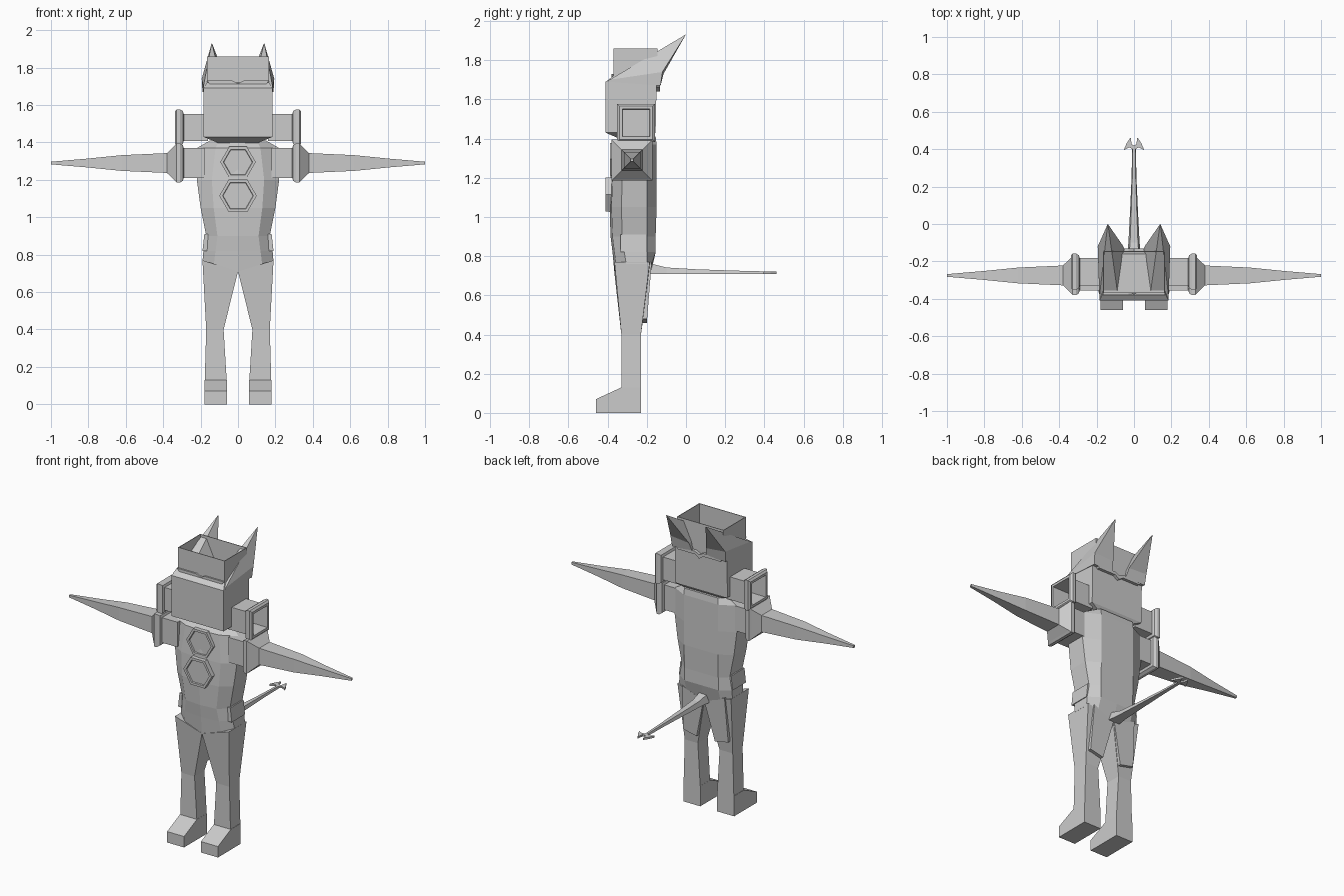
import bpy, bmesh, math

cube = bpy.data.objects.get("Cube")
if cube:
    bpy.data.objects.remove(cube)

grey = bpy.data.materials.new("plain grey")
grey.use_nodes = True
colour = (0.6, 0.6, 0.6, 1)
grey.diffuse_color = colour
grey.node_tree.nodes["Principled BSDF"].inputs["Base Color"].default_value = colour


def finish(name, bm, mirror=False):
    bmesh.ops.recalc_face_normals(bm, faces=bm.faces)
    mesh = bpy.data.meshes.new(name)
    bm.to_mesh(mesh)
    bm.free()
    mesh.materials.append(grey)
    ob = bpy.data.objects.new(name, mesh)
    bpy.context.collection.objects.link(ob)
    if mirror:
        ob.modifiers.new("Mirror", "MIRROR").use_mirror_merge = False
    return ob


def loft(name, rings, mirror=False, caps=(True, True)):
    """Skin a row of equal-sized point rings."""
    bm = bmesh.new()
    rows = [[bm.verts.new(p) for p in ring] for ring in rings]
    n = len(rows[0])
    for a, b in zip(rows, rows[1:]):
        for i in range(n):
            j = (i + 1) % n
            bm.faces.new((a[i], a[j], b[j], b[i]))
    for row, cap in zip((rows[0], rows[-1]), caps):
        if cap:
            bm.faces.new(row)
    return finish(name, bm, mirror)


def rect(x0, x1, y0, y1, z):
    return [(x0, y0, z), (x1, y0, z), (x1, y1, z), (x0, y1, z)]


def square_x(x, r, y, z):
    return [(x, y - r, z - r), (x, y + r, z - r), (x, y + r, z + r), (x, y - r, z + r)]


# Torso: faceted rings, with the lowest one dipping to a point in the middle
def torso_ring(z, w, flat, front, back, dip=0):
    half = [(flat, front + 0.01), (w, front + 0.06), (w, -0.2), (0.12, back)]
    pts = [(0, front)] + half + [(0, back)] + [(-x, y) for x, y in reversed(half)]
    return [(x, y, z - dip * (1 - abs(x) / w)) for x, y in pts]


loft("torso", [
    torso_ring(0.76, 0.19, 0.13, -0.365, -0.18, 0.05),
    torso_ring(0.82, 0.185, 0.12, -0.375, -0.155),
    torso_ring(0.9, 0.17, 0.11, -0.385, -0.155),
    torso_ring(1.05, 0.2, 0.13, -0.39, -0.15),
    torso_ring(1.2, 0.22, 0.14, -0.385, -0.15),
    torso_ring(1.37, 0.22, 0.12, -0.37, -0.15),
    torso_ring(1.41, 0.15, 0.1, -0.33, -0.155)])


# Chest emblems: hexagon plates with a raised rim
def hexagon(name, z, r, front, back):
    def ring(radius, y):
        return [(radius * math.cos(i * math.pi / 3), y,
                 z + radius * math.sin(i * math.pi / 3)) for i in range(6)]
    loft(name, [ring(r, back), ring(r, front), ring(r * 0.83, front),
                ring(r * 0.8, front + 0.008)])


hexagon("belly_hexagon", 1.115, 0.1, -0.41, -0.37)
hexagon("chest_hexagon", 1.295, 0.095, -0.388, -0.36)

# Hip plates
loft("hip_plate", [rect(0.165, 0.19, -0.335, -0.2, 0.82),
                   rect(0.16, 0.18, -0.335, -0.2, 0.91)], True)

# Legs and wedge feet
leg_top = [(0, -0.365, 0.71), (0.19, -0.365, 0.77), (0.19, -0.185, 0.77), (0, -0.185, 0.71)]
loft("leg", [rect(0.06, 0.178, -0.33, -0.23, 0.12),
             rect(0.077, 0.17, -0.33, -0.23, 0.4), leg_top], True)
foot_side = [(-0.46, 0), (-0.23, 0), (-0.23, 0.13), (-0.33, 0.13), (-0.46, 0.07)]
loft("foot", [[(x, y, z) for y, z in foot_side] for x in (0.06, 0.18)], True)

# Plates on the backs of the thighs
plate = [(0.003, 0.71), (0.15, 0.77), (0.16, 0.48), (0.065, 0.46)]
loft("thigh_plate", [[(x, -0.2 + (z - 0.46) * 0.08 - d, z) for x, z in plate]
                     for d in (0, 0.04)], True)

# Head block with a tapered chin and a low sloping crown
loft("head", [rect(-0.1, 0.1, -0.33, -0.18, 1.395),
              rect(-0.185, 0.185, -0.41, -0.155, 1.43),
              rect(-0.185, 0.185, -0.41, -0.15, 1.69),
              rect(-0.165, 0.165, -0.37, -0.16, 1.72)])

# Open-topped box above the crown
loft("crown_box", [rect(-0.165, 0.165, -0.37, -0.145, 1.69),
                   rect(-0.165, 0.165, -0.37, -0.145, 1.86),
                   rect(-0.161, 0.161, -0.366, -0.149, 1.86),
                   rect(-0.161, 0.161, -0.366, -0.149, 1.69)], caps=(False, False))

# Brow ridge at the front and thin band at the back of the head
brow = [(0, 1.69), (0.03, 1.71), (0.15, 1.71), (0.165, 1.73), (0.03, 1.73), (0, 1.715)]
loft("brow", [[(x, y, z) for x, z in brow] for y in (-0.38, -0.365)], True)
loft("head_band", [[(x, y, z - 0.05) for x, z in brow] for y in (-0.16, -0.132)], True)

# Ears: long pyramids swept backwards
ear_base = [(0.19, -0.13, 1.67), (0.05, -0.135, 1.67), (0.08, -0.408, 1.69), (0.185, -0.4, 1.69)]
ear_wide = [(0.194, -0.12, 1.74), (0.06, -0.115, 1.73), (0.085, -0.39, 1.70), (0.185, -0.39, 1.70)]
loft("ear", [ear_base, ear_wide, [(0.14 + dx, -0.002 + dy, 1.93) for dx, dy in
             ((0.001, 0.001), (-0.001, 0.001), (-0.001, -0.001), (0.001, -0.001))]], True)

# Shoulder sockets: hollow square tubes with a flared collar
socket = [(0.16, 0.073), (0.29, 0.073), (0.295, 0.088), (0.31, 0.097), (0.328, 0.097),
          (0.338, 0.085), (0.338, 0.07), (0.19, 0.066)]
loft("shoulder_socket", [square_x(x, r, -0.255, 1.48) for x, r in socket], True)

# Arms: flared collar running out into a long spike
arm = [(0.18, 0.08), (0.29, 0.08), (0.295, 0.095), (0.31, 0.105), (0.328, 0.105), (0.338, 0.094),
       (0.38, 0.053), (0.62, 0.042), (0.8, 0.024), (1.0, 0.007)]
loft("arm", [square_x(x, r, -0.275, 1.29) for x, r in arm], True)

# Tail: flat underside, tapering backwards
tail = [(-0.19, 0.04, 0.765), (-0.1, 0.03, 0.742), (0.05, 0.022, 0.733),
        (0.25, 0.013, 0.726), (0.41, 0.01, 0.722)]
loft("tail", [[(-w, y, 0.71), (w, y, 0.71), (w * 0.7, y, top), (-w * 0.7, y, top)]
              for y, w, top in tail])

# Barbed prongs on the tail tip
prong = [(0, 0.395), (0.025, 0.41), (0.055, 0.395), (0.04, 0.43), (0.018, 0.463), (0.012, 0.425), (0, 0.42)]
loft("tail_barb", [[(x, y, z) for x, y in prong] for z in (0.71, 0.722)], True)
